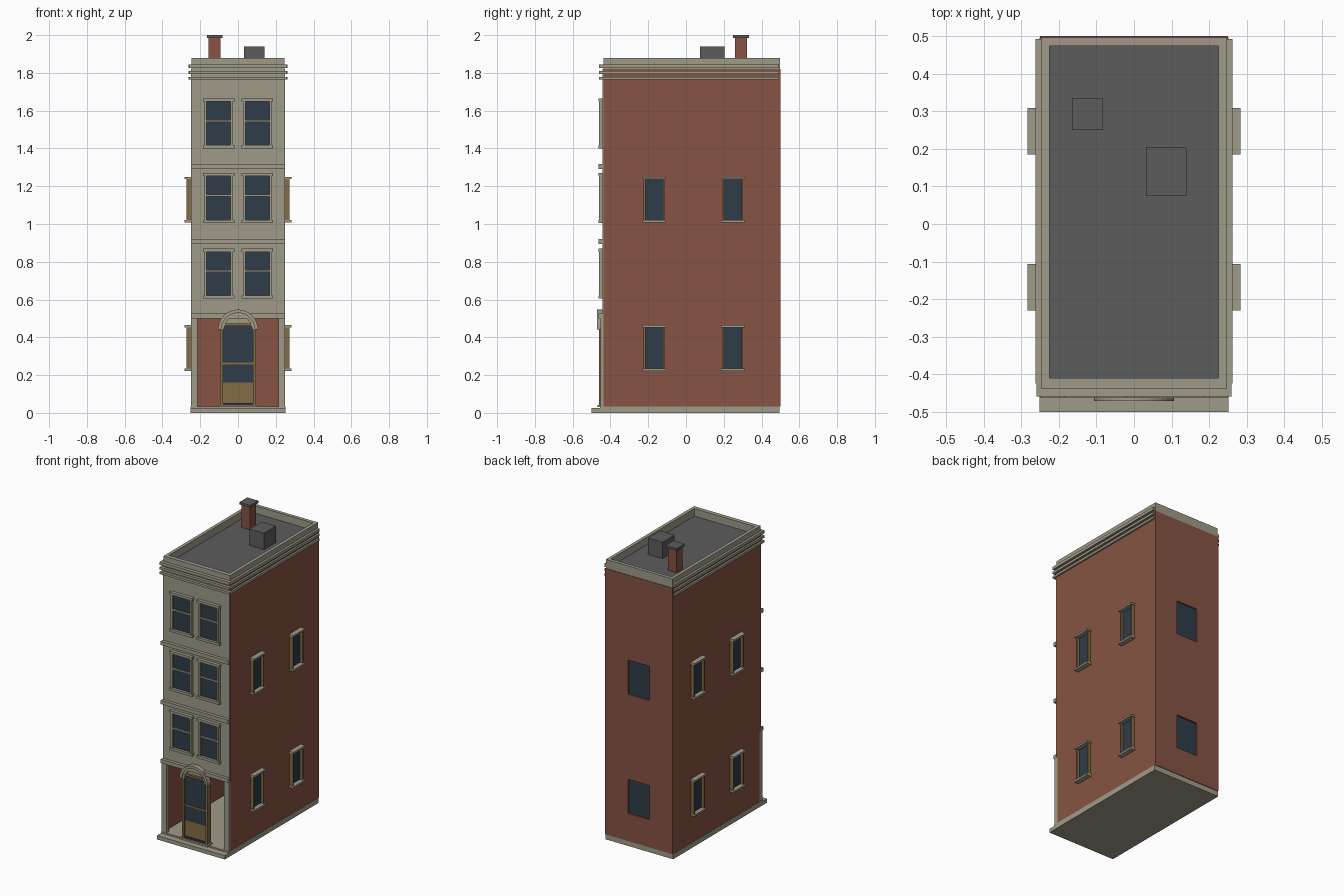
import bpy
import bmesh
import math

cube = bpy.data.objects.get("Cube")
if cube:
    bpy.data.objects.remove(cube, do_unlink=True)


def material(name, rgb):
    m = bpy.data.materials.new(name)
    m.use_nodes = True
    m.diffuse_color = (*rgb, 1)
    m.node_tree.nodes["Principled BSDF"].inputs["Base Color"].default_value = (*rgb, 1)
    return m


BRICK = material("red brick", (0.24, 0.088, 0.056))
STONE = material("pale stone", (0.35, 0.325, 0.25))
GLASS = material("dark glass", (0.028, 0.045, 0.065))
WOOD = material("tan wood", (0.23, 0.15, 0.06))
ROOF = material("grey roofing", (0.107, 0.107, 0.107))
DARK = material("dark metal", (0.04, 0.04, 0.042))


def finish(name, bm, mat):
    bmesh.ops.recalc_face_normals(bm, faces=bm.faces)
    mesh = bpy.data.meshes.new(name)
    bm.to_mesh(mesh)
    bm.free()
    mesh.materials.append(mat)
    ob = bpy.data.objects.new(name, mesh)
    bpy.context.collection.objects.link(ob)
    return ob


def box(name, x, y, z, mat):
    """Box from three (low, high) ranges."""
    bm = bmesh.new()
    bmesh.ops.create_cube(bm, size=1)
    for v in bm.verts:
        v.co = [(a + b) / 2 + c * (b - a) for c, (a, b) in zip(v.co, (x, y, z))]
    return finish(name, bm, mat)


def mirrored(name, x, y, z, mat):
    """Matching boxes on both sides of the centre plane."""
    box(name + "_left", x, y, z, mat)
    box(name + "_right", (-x[1], -x[0]), y, z, mat)


def arch(name, r_in, r_out, y, zc, mat, steps=16):
    """Half ring, or half disc when the inner radius is zero."""
    angles = [math.pi * i / steps for i in range(steps + 1)]
    pts = [(r_out * math.cos(a), r_out * math.sin(a)) for a in angles]
    if r_in:
        pts += [(r_in * math.cos(a), r_in * math.sin(a)) for a in reversed(angles)]
    bm = bmesh.new()
    face = bm.faces.new([bm.verts.new((px, y[0], zc + pz)) for px, pz in pts])
    ext = bmesh.ops.extrude_face_region(bm, geom=[face], use_keep_orig=True)
    moved = [v for v in ext["geom"] if isinstance(v, bmesh.types.BMVert)]
    bmesh.ops.translate(bm, verts=moved, vec=(0, y[1] - y[0], 0))
    return finish(name, bm, mat)


# Base slab and front step
box("base_slab", (-0.252, 0.252), (-0.455, 0.496), (0, 0.035), STONE)
box("front_step", (-0.252, 0.252), (-0.5, -0.455), (0, 0.026), STONE)

# Hollow brick shell
mirrored("side_wall", (0.238, 0.25), (-0.437, 0.488), (0.035, 1.82), BRICK)
back = box("back_wall", (-0.25, 0.25), (0.486, 0.5), (0.035, 1.82), BRICK)

# Recessed back windows
for i, (low, high) in enumerate([(0.22, 0.45), (1.02, 1.25)]):
    cutter = box(f"back_window_cutter_{i}", (-0.08, 0.08), (0.47, 0.52), (low, high), BRICK)
    cutter.hide_render = True
    cutter.hide_set(True)
    cutter.display_type = 'WIRE'
    cut = back.modifiers.new("window_hole", 'BOOLEAN')
    cut.operation = 'DIFFERENCE'
    cut.object = cutter
    box(f"back_window_glass_{i}", (-0.085, 0.085), (0.484, 0.49), (low - 0.005, high + 0.005), GLASS)

# Apply the cuts so that the cutters can go
bpy.context.view_layer.update()
cut_mesh = bpy.data.meshes.new_from_object(back.evaluated_get(bpy.context.evaluated_depsgraph_get()))
back.modifiers.clear()
back.data = cut_mesh
for ob in [o for o in bpy.data.objects if "cutter" in o.name]:
    bpy.data.objects.remove(ob, do_unlink=True)

# Stone front with corner pilasters and floor bands
box("front_wall", (-0.248, 0.248), (-0.442, -0.42), (0.5, 1.82), STONE)
mirrored("corner_pilaster", (0.215, 0.25), (-0.453, -0.425), (0.035, 0.5), STONE)
for i, z in enumerate([0.5, 0.895, 1.292]):
    box(f"floor_band_{i}", (-0.25, 0.25), (-0.463, -0.44), (z, z + 0.025), STONE)

# Front windows, two on each upper storey
for i, z in enumerate([0.61, 1.01, 1.405]):
    mirrored(f"front_glass_{i}", (0.037, 0.168), (-0.447, -0.441), (z + 0.01, z + 0.25), GLASS)
    mirrored(f"front_sill_{i}", (0.018, 0.185), (-0.464, -0.44), (z - 0.005, z + 0.012), STONE)
    mirrored(f"front_lintel_{i}", (0.018, 0.185), (-0.464, -0.44), (z + 0.243, z + 0.26), STONE)
    mirrored(f"front_inner_jamb_{i}", (0.026, 0.039), (-0.46, -0.44), (z + 0.01, z + 0.245), STONE)
    mirrored(f"front_outer_jamb_{i}", (0.166, 0.178), (-0.46, -0.44), (z + 0.01, z + 0.245), STONE)
    mirrored(f"front_sash_rail_{i}", (0.037, 0.168), (-0.455, -0.44), (z + 0.135, z + 0.146), STONE)

# Side windows, two per storey on both sides
for i, z in enumerate([0.225, 1.01]):
    for j, y in enumerate([-0.168, 0.247]):
        tag = f"{i}_{j}"
        mirrored("side_glass_" + tag, (0.249, 0.254), (y - 0.05, y + 0.05), (z + 0.01, z + 0.235), GLASS)
        mirrored("side_sill_" + tag, (0.248, 0.283), (y - 0.062, y + 0.062), (z - 0.003, z + 0.01), STONE)
        mirrored("side_lintel_" + tag, (0.248, 0.283), (y - 0.062, y + 0.062), (z + 0.228, z + 0.24), STONE)
        for k, s in enumerate([-1, 1]):
            edge = sorted((y + s * 0.047, y + s * 0.056))
            mirrored(f"side_jamb_{tag}_{k}", (0.248, 0.273), edge, (z + 0.01, z + 0.228), WOOD)

# Front door
box("door_panel", (-0.08, 0.08), (-0.45, -0.425), (0.045, 0.16), WOOD)
box("door_glass", (-0.08, 0.08), (-0.448, -0.43), (0.16, 0.463), GLASS)
box("door_rail", (-0.08, 0.08), (-0.454, -0.428), (0.257, 0.267), WOOD)
box("door_header", (-0.094, 0.094), (-0.46, -0.42), (0.46, 0.474), WOOD)
mirrored("door_jamb", (0.079, 0.094), (-0.46, -0.42), (0.04, 0.462), WOOD)
box("threshold", (-0.105, 0.105), (-0.468, -0.42), (0.03, 0.041), STONE)
box("kick_plate", (-0.08, 0.08), (-0.458, -0.42), (0.041, 0.053), DARK)

# Arch over the door
arch("door_lunette", 0, 0.09, (-0.445, -0.425), 0.445, STONE)
arch("outer_arch", 0.088, 0.106, (-0.472, -0.436), 0.441, STONE)
arch("inner_arch", 0.074, 0.09, (-0.464, -0.436), 0.441, STONE)

# Cornice bands around the front and sides
for i, (low, high) in enumerate([(1.764, 1.779), (1.795, 1.811), (1.825, 1.845)]):
    box(f"cornice_front_{i}", (-0.26, 0.26), (-0.46, -0.425), (low, high), STONE)
    mirrored(f"cornice_side_{i}", (0.24, 0.262), (-0.425, 0.492), (low, high), STONE)

# Parapet and roof
box("parapet_front", (-0.247, 0.247), (-0.438, -0.41), (1.815, 1.88), STONE)
box("parapet_back", (-0.247, 0.247), (0.474, 0.497), (1.815, 1.88), STONE)
mirrored("parapet_side", (0.225, 0.247), (-0.41, 0.474), (1.815, 1.88), STONE)
box("roof", (-0.24, 0.24), (-0.425, 0.488), (1.81, 1.83), ROOF)

# Chimney and roof vent
box("chimney", (-0.155, -0.093), (0.26, 0.322), (1.825, 1.985), BRICK)
box("chimney_cap", (-0.165, -0.083), (0.25, 0.334), (1.985, 2.0), ROOF)
box("roof_vent", (0.032, 0.14), (0.075, 0.204), (1.825, 1.94), ROOF)
